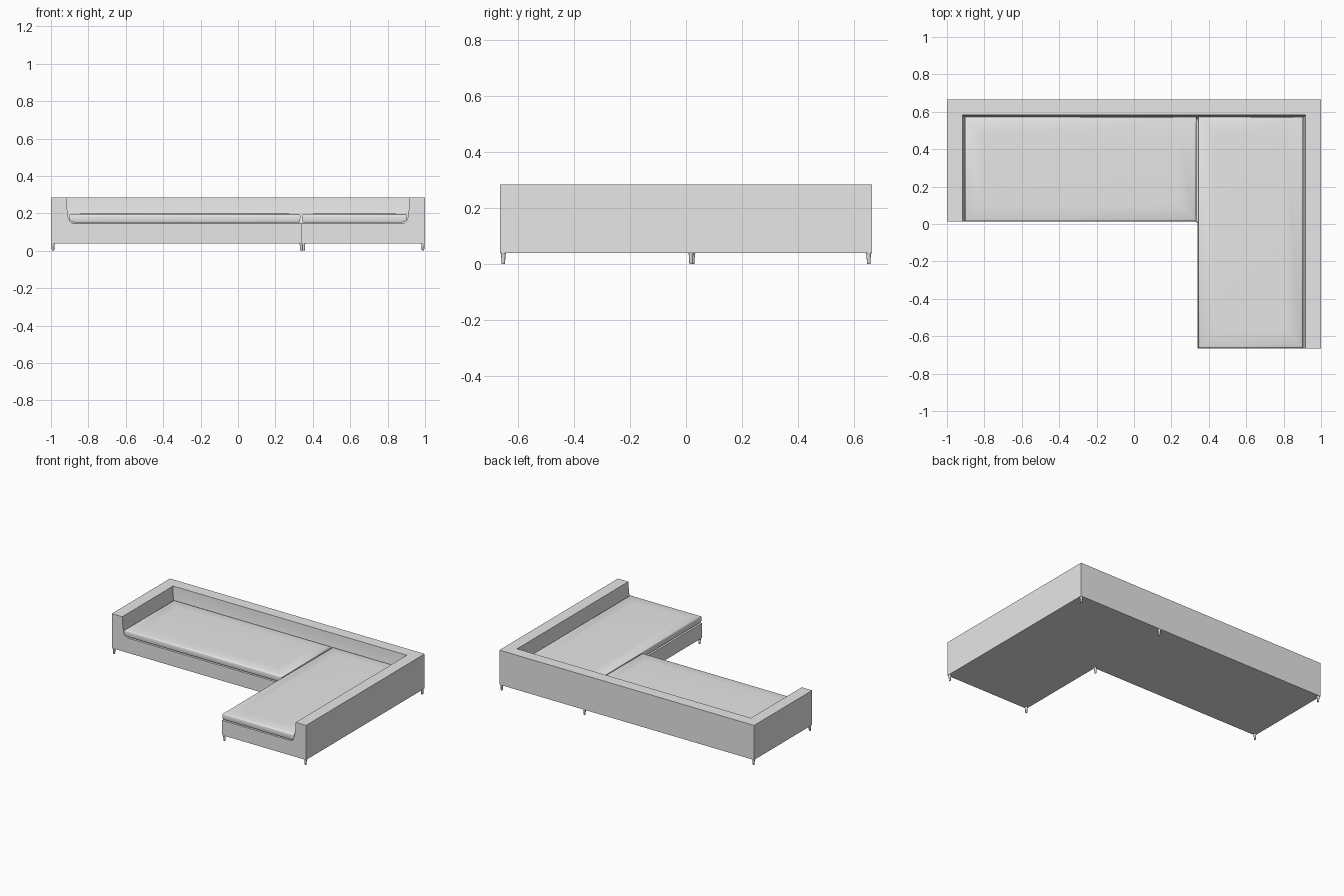
import bpy, bmesh, math

if "Cube" in bpy.data.objects:
    bpy.data.objects.remove(bpy.data.objects["Cube"])

mat = bpy.data.materials.new("grey_fabric")
mat.diffuse_color = (0.8, 0.8, 0.8, 1)
mat.use_nodes = True
mat.node_tree.nodes["Principled BSDF"].inputs["Base Color"].default_value = mat.diffuse_color

FRONT, BACK = -0.665, 0.665      # full depth
STEP_X, STEP_Y = 0.34, 0.013     # inner corner of the L
BASE, SEAT, TOP = 0.04, 0.145, 0.285


def finish(bm, name, smooth=None):
    bmesh.ops.recalc_face_normals(bm, faces=bm.faces[:])
    mesh = bpy.data.meshes.new(name)
    bm.to_mesh(mesh)
    bm.free()
    mesh.materials.append(mat)
    ob = bpy.data.objects.new(name, mesh)
    bpy.context.collection.objects.link(ob)
    if smooth:
        bpy.ops.object.select_all(action='DESELECT')
        ob.select_set(True)
        bpy.context.view_layer.objects.active = ob
        bpy.ops.object.shade_smooth_by_angle(angle=math.radians(smooth))
    return ob


def loft(bm, rings):
    """Skin closed rings of points and cap both ends."""
    vs = [[bm.verts.new(p) for p in r] for r in rings]
    n = len(vs[0])
    for a, b in zip(vs, vs[1:]):
        for i in range(n):
            j = (i + 1) % n
            bm.faces.new((a[i], a[j], b[j], b[i]))
    bm.faces.new(vs[0][::-1])
    bm.faces.new(vs[-1])


# Frame: L-shaped base with back and arms, inner wall curving into the seat
def u_path(d, z):
    return [(-1 + d, STEP_Y, z), (-1 + d, BACK - d, z),
            (1 - d, BACK - d, z), (1 - d, FRONT, z)]


bm = bmesh.new()
wall = [(0, BASE), (0, TOP), (0.082, TOP), (0.085, 0.235), (0.091, 0.185),
        (0.095, 0.168), (0.102, 0.156), (0.112, 0.148), (0.125, SEAT)]
rows = [[bm.verts.new(p) for p in u_path(d, z)] for d, z in wall]
for a, b in zip(rows, rows[1:]):
    for i in range(3):
        bm.faces.new((a[i], a[i + 1], b[i + 1], b[i]))
inner_lo, inner_hi = [bm.verts.new((STEP_X, STEP_Y, z)) for z in (BASE, SEAT)]
tip_lo, tip_hi = [bm.verts.new((STEP_X, FRONT, z)) for z in (BASE, SEAT)]
bm.faces.new([r[0] for r in rows] + [inner_hi, inner_lo])    # sofa front
bm.faces.new([r[3] for r in rows] + [tip_hi, tip_lo])        # chaise front
bm.faces.new((inner_lo, inner_hi, tip_hi, tip_lo))           # chaise side
bm.faces.new(rows[-1] + [tip_hi, inner_hi])                  # seat deck
bm.faces.new(rows[0] + [tip_lo, inner_lo])                   # underside
finish(bm, "sofa_frame", 30)


# Seat cushions: soft slabs, lower edges tucked in along the walls
def cushion(name, x0, x1, y0, y1, tuck):
    left, right, front, back = tuck
    rings = []
    for low, top, z in [(0.028, 0, 0.151), (0.012, 0, 0.156), (0.003, 0, 0.163),
                        (0, 0, 0.172), (0, 0, 0.188), (0, 0.003, 0.193),
                        (0, 0.010, 0.196), (0, 0.09, 0.199)]:
        a, b = x0 + low * left + top, x1 - low * right - top
        c, d = y0 + low * front + top, y1 - low * back - top
        rings.append([(a, c, z), (b, c, z), (b, d, z), (a, d, z)])
    bm = bmesh.new()
    loft(bm, rings)
    finish(bm, name, 40)


cushion("sofa_cushion", -0.904, 0.333, 0.014, 0.572, (1, 0.15, 0.15, 1))
cushion("chaise_cushion", 0.343, 0.904, -0.664, 0.572, (0.15, 1, 0.15, 1))

# Legs: small tapered feet flaring into the base
for i, (x, y) in enumerate([(-0.989, 0.654), (0.989, 0.654), (0.989, -0.654),
                            (0.351, -0.654), (-0.989, 0.024), (0.338, 0.018),
                            (0.338, 0.654)]):
    bm = bmesh.new()
    loft(bm, [[(x + r * math.cos(k * math.pi / 6),
                y + r * math.sin(k * math.pi / 6), z) for k in range(12)]
              for r, z in [(0.0055, 0), (0.0065, 0.003), (0.0075, 0.027),
                           (0.0085, 0.035), (0.0105, BASE + 0.001)]])
    finish(bm, f"leg_{i + 1}", 40)
